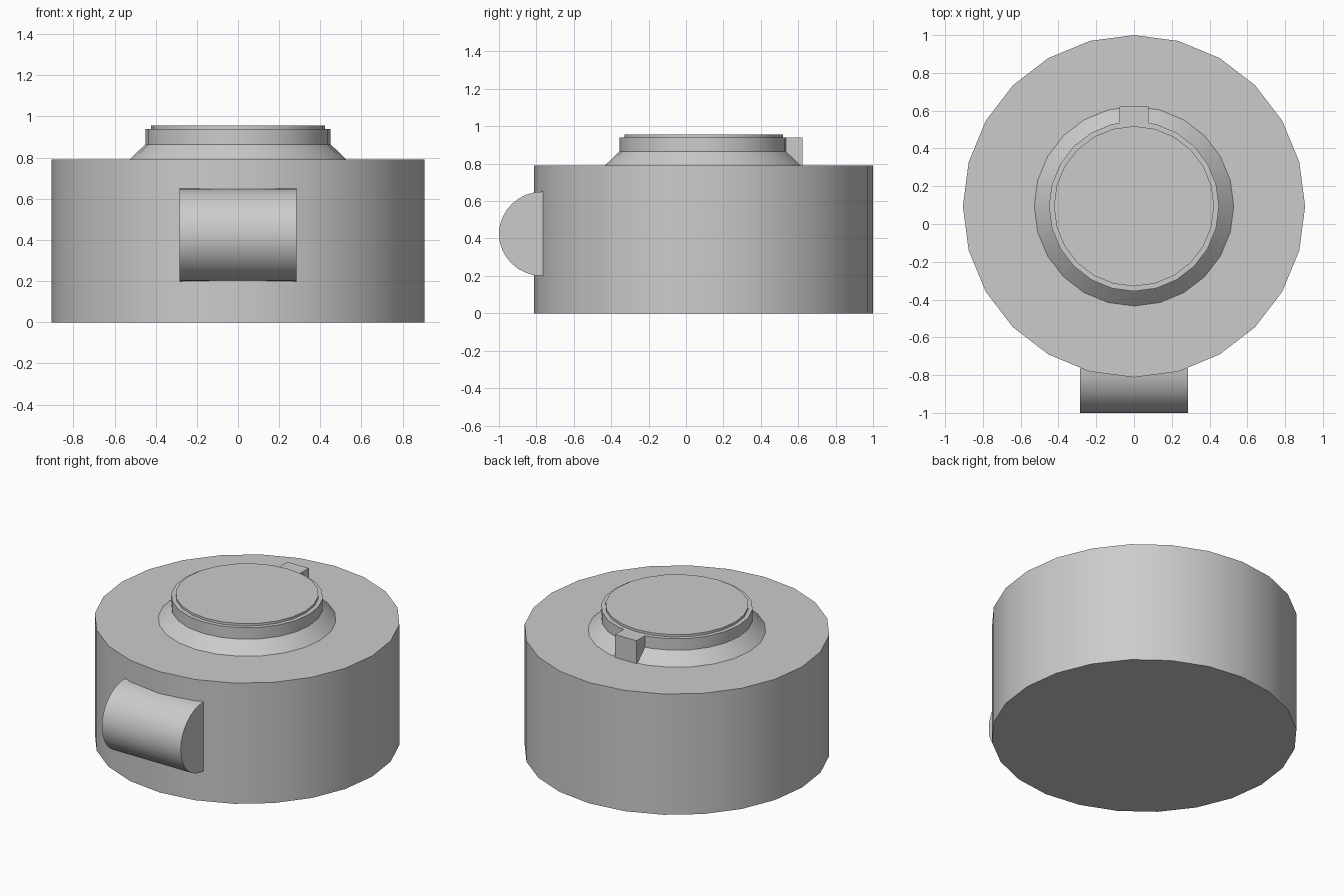
import bpy, bmesh
from math import sin, cos, pi, radians

if "Cube" in bpy.data.objects:
    bpy.data.objects.remove(bpy.data.objects["Cube"])

CY = 0.094  # centre of the round body along y


def finish(name, bm, smooth=True):
    bmesh.ops.recalc_face_normals(bm, faces=bm.faces)
    mesh = bpy.data.meshes.new(name)
    bm.to_mesh(mesh)
    bm.free()
    obj = bpy.data.objects.new(name, mesh)
    bpy.context.collection.objects.link(obj)
    if smooth:
        bpy.context.view_layer.objects.active = obj
        obj.select_set(True)
        bpy.ops.object.shade_smooth_by_angle(angle=radians(30))
        obj.select_set(False)
    return obj


def lathe(name, profile, sides=24):
    """Closed turned solid from (radius, z) pairs, first vertex facing +y."""
    bm = bmesh.new()
    rings = [[bm.verts.new((r * sin(2 * pi * i / sides),
                            CY + r * cos(2 * pi * i / sides), z))
              for i in range(sides)] for r, z in profile]
    for a, b in zip(rings, rings[1:]):
        for i in range(sides):
            j = (i + 1) % sides
            bm.faces.new((a[i], a[j], b[j], b[i]))
    bm.faces.new(rings[0])
    bm.faces.new(rings[-1])
    return finish(name, bm)


def prism(name, outline, half_width, smooth=True):
    """Extrude a (y, z) outline along x, symmetric about x = 0."""
    bm = bmesh.new()
    face = bm.faces.new([bm.verts.new((-half_width, y, z)) for y, z in outline])
    ext = bmesh.ops.extrude_face_region(bm, geom=[face])
    verts = [v for v in ext["geom"] if isinstance(v, bmesh.types.BMVert)]
    bmesh.ops.translate(bm, verts=verts, vec=(2 * half_width, 0, 0))
    return finish(name, bm, smooth)


# Wide drum body
lathe("body", [(0.906, 0), (0.906, 0.79)])

# Sloped collar, upright rim and slightly raised lid
lathe("collar", [(0.528, 0.79), (0.45, 0.865), (0.45, 0.94),
                 (0.424, 0.94), (0.424, 0.955)])

# Index tab at the back of the collar
prism("index_tab", [(0.52, 0.79), (0.622, 0.79), (0.622, 0.94), (0.52, 0.94)],
      0.077, smooth=False)

# Half-round boss on the front
N = 16
arc = [(-0.765 - 0.235 * sin(pi * i / N), 0.425 + 0.226 * cos(pi * i / N))
       for i in range(N + 1)]
prism("front_boss", arc, 0.285)
